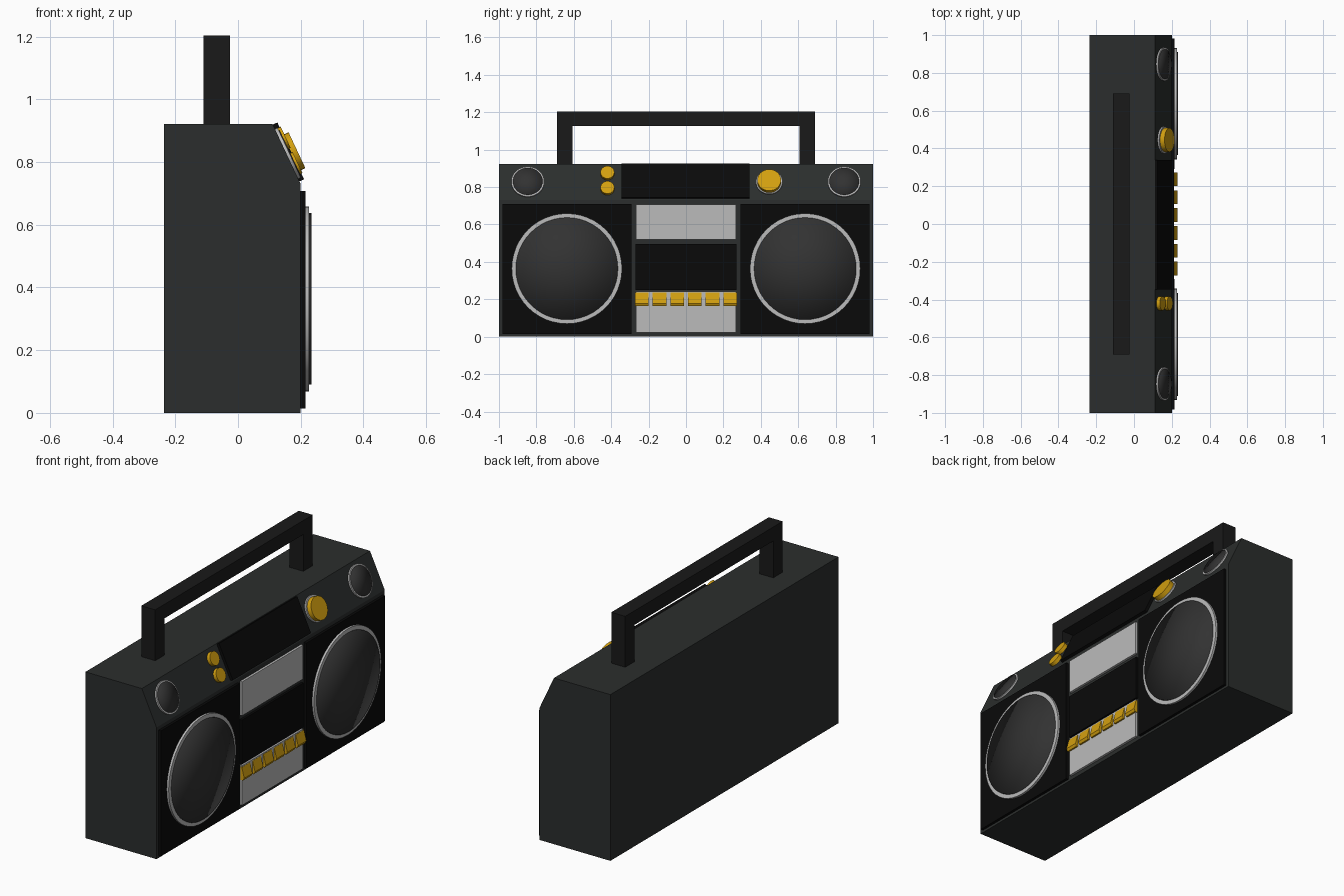
import bpy, bmesh, math
from mathutils import Matrix, Vector

if "Cube" in bpy.data.objects:
    bpy.data.objects.remove(bpy.data.objects["Cube"])


def material(name, r, g, b):
    m = bpy.data.materials.new(name)
    m.diffuse_color = (r, g, b, 1)
    m.use_nodes = True
    m.node_tree.nodes["Principled BSDF"].inputs["Base Color"].default_value = m.diffuse_color
    return m


CASE = material("case_grey", 0.024, 0.027, 0.026)
BLACK = material("black", 0.003, 0.003, 0.003)
HANDLE = material("handle_black", 0.010, 0.010, 0.010)
CONE = material("cone_grey", 0.032, 0.032, 0.032)
SILVER = material("silver", 0.5, 0.5, 0.5)
GOLD = material("gold", 0.65, 0.35, 0.005)

# Slanted control face: local z is its outward normal, local x runs up the slope
LOW, HIGH = Vector((0.2, 0, 0.73)), Vector((0.11, 0, 0.922))
UP = (HIGH - LOW).normalized()
ACROSS = Vector((0, -1, 0))


def frame(up, origin):
    m = Matrix((up, ACROSS, up.cross(ACROSS))).transposed().to_4x4()
    m.translation = origin
    return m


def on_slope(y, z):
    p = LOW.lerp(HIGH, (z - LOW.z) / (HIGH.z - LOW.z))
    return frame(UP, (p.x, y, z))


def on_front(y, z):
    return frame(Vector((0, 0, 1)), (0.2, y, z))


def finish(name, bm, mat, matrix=Matrix(), smooth=None):
    bmesh.ops.recalc_face_normals(bm, faces=bm.faces)
    me = bpy.data.meshes.new(name)
    bm.to_mesh(me)
    bm.free()
    me.transform(matrix)
    me.materials.append(mat)
    ob = bpy.data.objects.new(name, me)
    bpy.context.collection.objects.link(ob)
    if smooth:
        bpy.ops.object.select_all(action='DESELECT')
        ob.select_set(True)
        bpy.context.view_layer.objects.active = ob
        bpy.ops.object.shade_smooth_by_angle(angle=math.radians(smooth))
    return ob


def extrude(name, pts, vec, mat):
    bm = bmesh.new()
    f = bm.faces.new([bm.verts.new(p) for p in pts])
    new = bmesh.ops.extrude_face_region(bm, geom=[f])["geom"]
    bmesh.ops.translate(bm, vec=vec, verts=[v for v in new if isinstance(v, bmesh.types.BMVert)])
    return finish(name, bm, mat)


def box(name, size, mat, matrix):
    # Plate resting on the local z = 0 plane
    bm = bmesh.new()
    bmesh.ops.create_cube(bm, size=1)
    bmesh.ops.translate(bm, verts=bm.verts, vec=(0, 0, 0.5))
    bmesh.ops.scale(bm, verts=bm.verts, vec=size)
    return finish(name, bm, mat, matrix)


def lathe(name, profile, mat, matrix, n=48, closed=False, smooth=40):
    # Spin (radius, height) points round the local z axis
    bm = bmesh.new()
    vs = [bm.verts.new((r, 0, h)) for r, h in profile]
    for a, b in zip(vs, vs[1:] + vs[:1] if closed else vs[1:]):
        bm.edges.new((a, b))
    bmesh.ops.spin(bm, geom=bm.verts[:] + bm.edges[:], axis=(0, 0, 1), cent=(0, 0, 0),
                   angle=math.tau, steps=n, use_merge=True)
    bmesh.ops.remove_doubles(bm, verts=bm.verts, dist=1e-5)
    return finish(name, bm, mat, matrix, smooth)


def ring(name, r_in, r_out, h, matrix):
    lathe(name, [(r_in, 0), (r_out, 0), (r_out, h), (r_in, h)], SILVER, matrix, closed=True)


def knob(name, r, h, matrix, n=32):
    lathe(name, [(0, 0), (r, 0), (r, h), (0, h)], GOLD, matrix, n)


# Case with slanted upper front edge
extrude("case", [(-0.236, -1, 0), (0.2, -1, 0), (0.2, -1, 0.73), (0.11, -1, 0.922),
                 (-0.236, -1, 0.922)], (0, 2, 0), CASE)

# Carrying handle
extrude("handle", [(-0.11, y, z) for y, z in
                   [(-0.69, 0.92), (-0.69, 1.204), (0.69, 1.204), (0.69, 0.92),
                    (0.608, 0.92), (0.608, 1.126), (-0.608, 1.126), (-0.608, 0.92)]],
        (0.085, 0, 0), HANDLE)

# Speakers and tweeters on both sides
for side, s in (("left", -1), ("right", 1)):
    box(side + "_speaker_panel", (0.695, 0.69, 0.015), BLACK, on_front(s * 0.637, 0.361))
    m = on_front(s * 0.637, 0.364)
    ring(side + "_speaker_ring", 0.273, 0.295, 0.027, m)
    lathe(side + "_speaker_cone", [(0, 0), (0.273, 0), (0.273, 0.034), (0, 0.034)],
          CONE, m, smooth=100)
    m = on_slope(s * 0.846, 0.826)
    ring(side + "_tweeter_ring", 0.079, 0.088, 0.009, m)
    lathe(side + "_tweeter_cone", [(0, 0), (0.079, 0), (0.079, 0.012), (0, 0.012)],
          CONE, m, n=32, smooth=100)

# Tuner display, tuning knob and two round buttons on the slope
box("tuner_display", (0.2, 0.685, 0.016), BLACK, on_slope(-0.003, 0.829))
ring("tuning_knob_ring", 0.05, 0.071, 0.009, on_slope(0.445, 0.825))
knob("tuning_knob", 0.063, 0.035, on_slope(0.445, 0.823))
for i, z in enumerate((0.79, 0.871)):
    knob(f"round_button_{i + 1}", 0.037, 0.02, on_slope(-0.42, z), 24)

# Centre plates: upper trim, cassette door, lower trim
box("upper_trim", (0.188, 0.535, 0.013), SILVER, on_front(0, 0.613))
box("cassette_door", (0.245, 0.54, 0.013), BLACK, on_front(0, 0.373))
box("lower_trim", (0.22, 0.535, 0.013), SILVER, on_front(0, 0.132))

# Row of wedge-shaped piano keys
for i in range(6):
    y = -0.2725 + i * 0.0945
    extrude(f"piano_key_{i + 1}", [(0.205, y, 0.235), (0.214, y, 0.235), (0.229, y, 0.178),
                                   (0.222, y, 0.164), (0.205, y, 0.164)], (0, 0.073, 0), GOLD)
